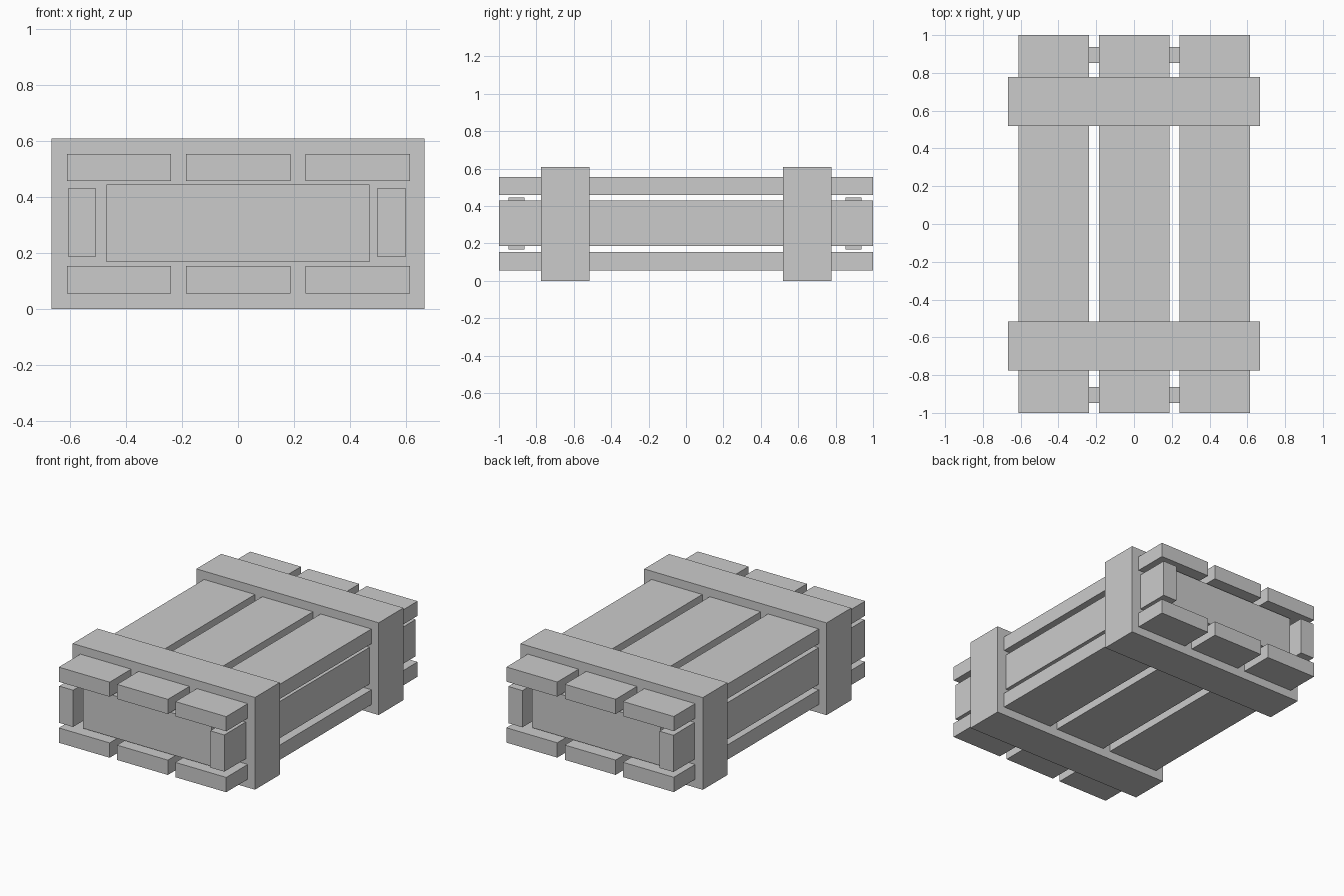
import bpy

if "Cube" in bpy.data.objects:
    bpy.data.objects.remove(bpy.data.objects["Cube"], do_unlink=True)

# One plain grey for the whole crate
grey = bpy.data.materials.new("plain_grey")
grey.use_nodes = True
colour = (0.6, 0.6, 0.6, 1)
grey.diffuse_color = colour
grey.node_tree.nodes["Principled BSDF"].inputs["Base Color"].default_value = colour


def box(name, x, y, z):
    """Box spanning the (low, high) range on each axis."""
    spans = (x, y, z)
    bpy.ops.mesh.primitive_cube_add(size=1, location=[(a + b) / 2 for a, b in spans])
    obj = bpy.context.object
    obj.name = name
    for v in obj.data.vertices:
        for i, (a, b) in enumerate(spans):
            v.co[i] *= b - a
    obj.data.materials.append(grey)
    return obj


LENGTH = (-1, 1)

# Top and bottom planks, three across
for level, z in (("bottom", (0.055, 0.153)), ("top", (0.458, 0.555))):
    for side, x in (("right", -0.425), ("middle", 0.001), ("left", 0.428)):
        box(f"{level}_plank_{side}", (x - 0.186, x + 0.186), LENGTH, z)

# Side planks
for side, x in (("right", (-0.608, -0.507)), ("left", (0.497, 0.6))):
    box(f"side_plank_{side}", x, LENGTH, (0.187, 0.43))

# Recessed end panels and the thick bands around the crate
for end, panel_y, band_y in (("front", (-0.948, -0.863), (-0.775, -0.516)),
                             ("back", (0.852, 0.937), (0.518, 0.777))):
    box(f"end_panel_{end}", (-0.47, 0.47), panel_y, (0.168, 0.445))
    box(f"band_{end}", (-0.667, 0.667), band_y, (0, 0.61))
